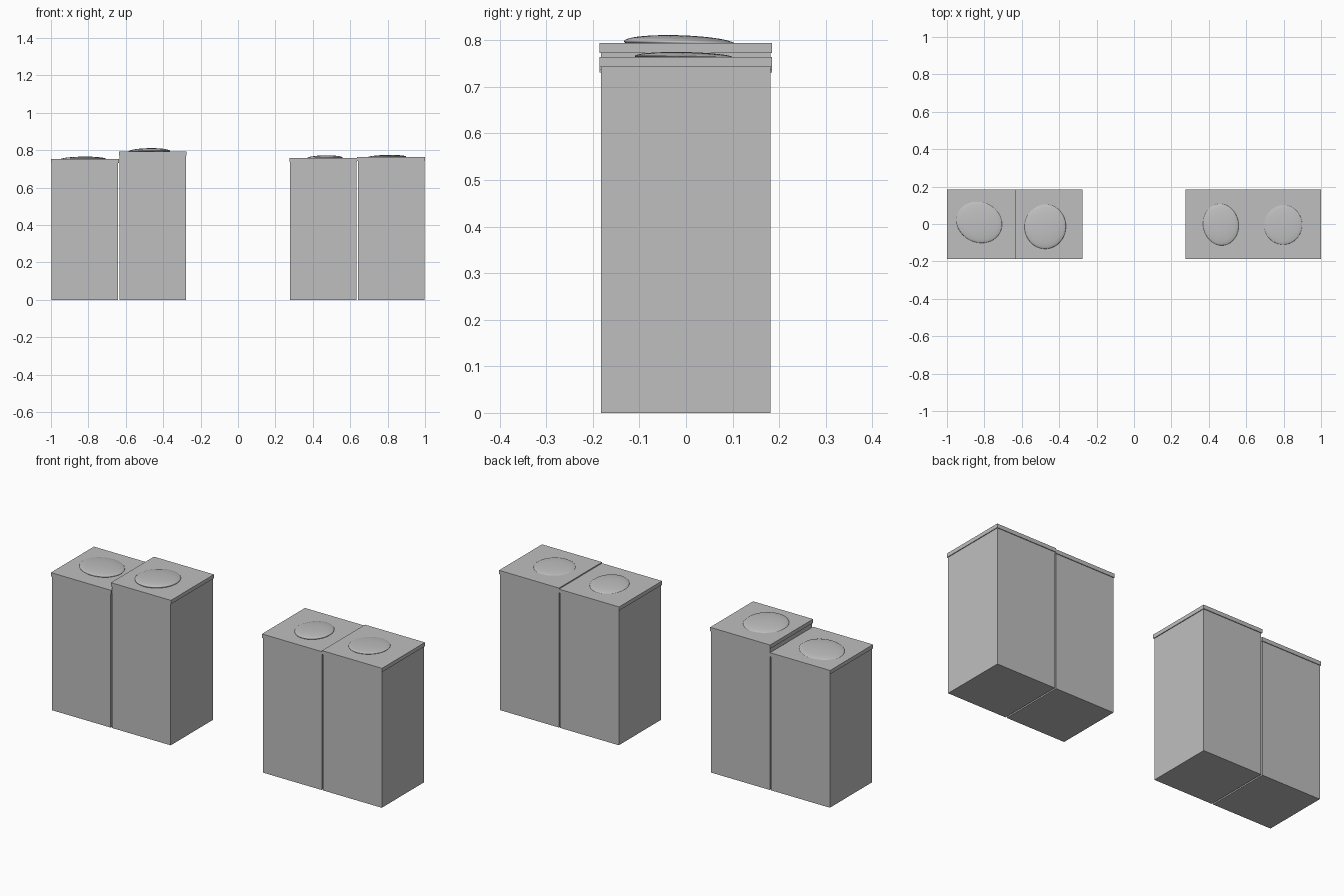
import bpy, math

if "Cube" in bpy.data.objects:
    bpy.data.objects.remove(bpy.data.objects["Cube"])

grey = bpy.data.materials.new("plain grey")
grey.diffuse_color = (0.52, 0.52, 0.52, 1)
grey.use_nodes = True
grey.node_tree.nodes["Principled BSDF"].inputs["Base Color"].default_value = grey.diffuse_color

CELL = 0.3625      # lid width
LIP = 0.004        # lid overhang
LID = 0.021        # lid thickness


def box(name, x0, x1, y0, y1, z0, z1):
    bpy.ops.mesh.primitive_cube_add(size=1, location=((x0 + x1) / 2, (y0 + y1) / 2, (z0 + z1) / 2))
    ob = bpy.context.object
    ob.name = name
    ob.scale = (x1 - x0, y1 - y0, z1 - z0)
    ob.data.materials.append(grey)
    bpy.ops.object.transform_apply(location=False, rotation=False, scale=True)


def dome(name, center, radii, tilt, turn):
    # flattened, slightly tipped ellipsoid sunk into the lid
    bpy.ops.mesh.primitive_uv_sphere_add(segments=48, ring_count=32, radius=1, location=center)
    ob = bpy.context.object
    ob.name = name
    ob.scale = radii
    ob.rotation_euler = (math.radians(tilt[0]), math.radians(tilt[1]), math.radians(turn))
    ob.data.materials.append(grey)
    bpy.ops.object.shade_smooth()


# name, left edge, lid top, dome (x, y), dome radii, dome height, tilt, turn
boxes = [
    ("outer_left", -1.0, 0.752, (-0.828, 0.01), (0.125, 0.108), 0.0135, (-1.0, -1.0), -25),
    ("inner_left", -0.6375, 0.794, (-0.475, -0.013), (0.111, 0.12), 0.0165, (-1.8, -1.0), 0),
    ("inner_right", 0.275, 0.758, (0.464, -0.003), (0.095, 0.112), 0.0145, (-1.2, -0.8), 10),
    ("outer_right", 0.6375, 0.764, (0.797, -0.004), (0.102, 0.106), 0.0105, (-1.0, -1.0), 0),
]

for name, x, top, (dx, dy), (rx, ry), h, tilt, turn in boxes:
    box(name + "_body", x + LIP, x + CELL - LIP, -0.182, 0.181, 0, top - LID)
    box(name + "_lid", x, x + CELL, -0.186, 0.185, top - LID, top)
    dome(name + "_dome", (dx, dy, top), (rx, ry, h), tilt, turn)
